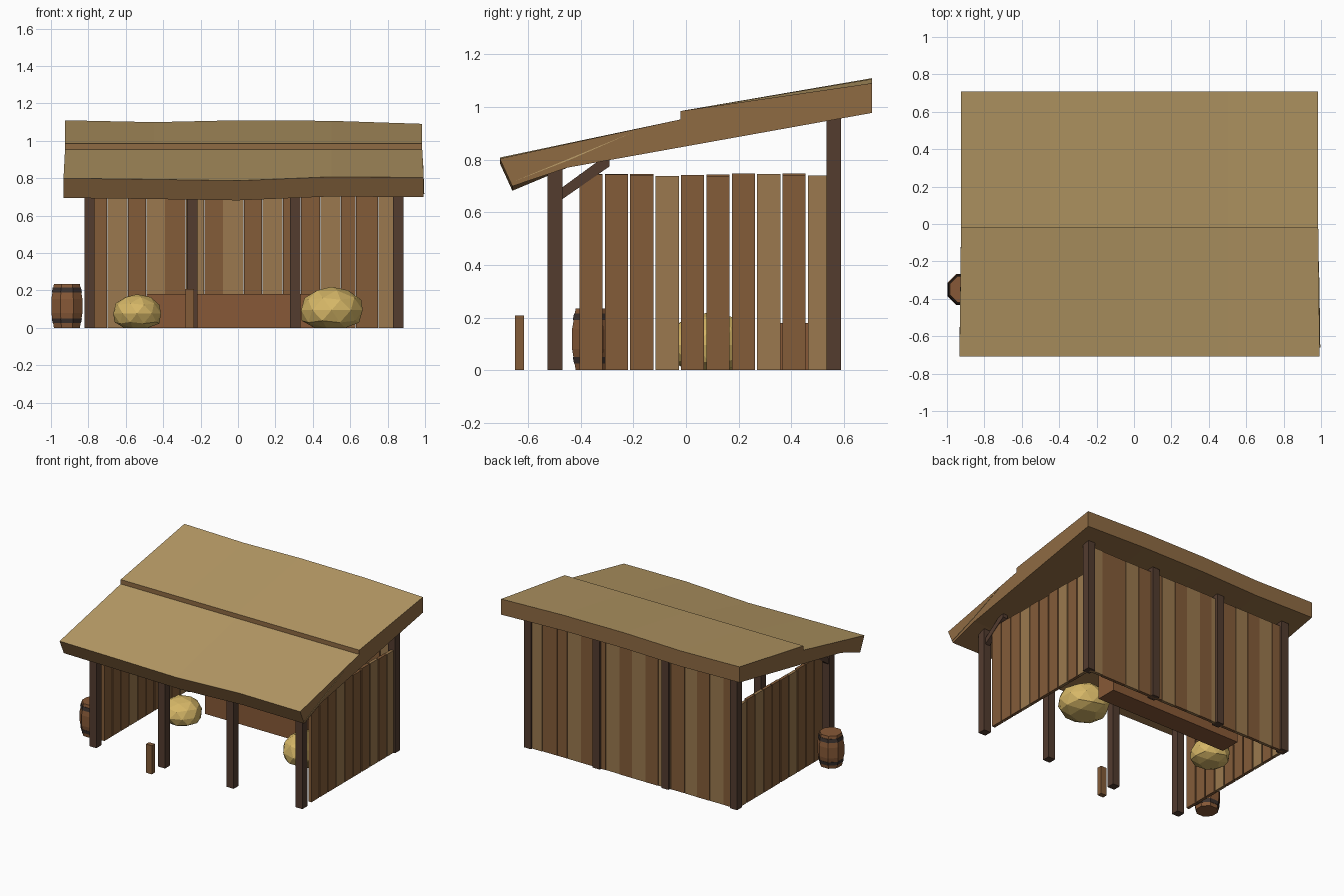
import bpy, bmesh, math, random
from mathutils import Vector

random.seed(4)
old = bpy.data.objects.get("Cube")
if old:
    bpy.data.objects.remove(old)


def material(name, hexcode):
    rgb = [int(hexcode[i:i + 2], 16) / 255 for i in (0, 2, 4)]
    col = [c / 12.92 if c < 0.04 else ((c + 0.055) / 1.055) ** 2.4 for c in rgb] + [1]
    m = bpy.data.materials.new(name)
    m.use_nodes = True
    m.diffuse_color = col
    bsdf = next(n for n in m.node_tree.nodes if n.type == 'BSDF_PRINCIPLED')
    bsdf.inputs["Base Color"].default_value = col
    bsdf.inputs["Roughness"].default_value = 0.9
    return m


THATCH = material("thatch_tan", "b99c67")
EDGE = material("roof_edge_brown", "8f6b43")
BROWN = material("plank_brown", "845c39")
LIGHT = material("plank_light_brown", "9b794e")
POST = material("post_dark_brown", "533c2f")
HAY = material("hay_yellow", "d6b767")
BARREL = material("barrel_brown", "875937")
BAND = material("band_dark", "3b312d")


def finish(name, bm, *mats):
    bmesh.ops.recalc_face_normals(bm, faces=bm.faces)
    mesh = bpy.data.meshes.new(name)
    bm.to_mesh(mesh)
    bm.free()
    for m in mats:
        mesh.materials.append(m)
    ob = bpy.data.objects.new(name, mesh)
    bpy.context.collection.objects.link(ob)
    return ob


def box(name, lo, hi, mat):
    bm = bmesh.new()
    bmesh.ops.create_cube(bm, size=1)
    for v in bm.verts:
        v.co = [lo[i] if v.co[i] < 0 else hi[i] for i in range(3)]
    return finish(name, bm, mat)


# Posts, front row shorter than back row
MID = 0.031
POST_X = [MID + 0.55 * k for k in (-1.5, -0.5, 0.5, 1.5)]
for row, y, top in (("front", -0.498, 0.765), ("back", 0.562, 0.965)):
    for i, x in enumerate(POST_X):
        box(f"{row}_post_{i + 1}", (x - 0.028, y - 0.028, 0), (x + 0.028, y + 0.028, top), POST)

# Diagonal braces from the outer front posts up to the roof
for side, x in (("right", POST_X[0]), ("left", POST_X[3])):
    bm = bmesh.new()
    ring = [(-0.47, 0.65), (-0.29, 0.775), (-0.29, 0.81), (-0.34, 0.79), (-0.47, 0.695)]
    face = bm.faces.new([bm.verts.new((x - 0.018, y, z)) for y, z in ring])
    ext = bmesh.ops.extrude_face_region(bm, geom=[face])["geom"]
    bmesh.ops.translate(bm, vec=(0.036, 0, 0), verts=[g for g in ext if isinstance(g, bmesh.types.BMVert)])
    finish(f"{side}_brace", bm, POST)

# Back wall planks
edges = [-0.80, -0.70, -0.59, -0.49, -0.39, -0.28, -0.18, -0.08, 0.03,
         0.13, 0.24, 0.335, 0.44, 0.55, 0.63, 0.75, 0.85]
light_back = {1, 3, 5, 7, 9, 12, 15}
for i, (a, b) in enumerate(zip(edges, edges[1:])):
    y = 0.552 + random.uniform(-0.003, 0.003)
    box(f"back_plank_{i + 1}", (a + 0.001, y, 0), (b - 0.001, y + 0.022, 0.935),
        LIGHT if i in light_back else BROWN)

# Side wall planks with narrow gaps
light_side = {3, 7, 9}
for side, x in (("right", POST_X[0] - 0.004), ("left", POST_X[3] + 0.004)):
    for i in range(10):
        y = -0.405 + 0.0965 * i
        box(f"{side}_wall_plank_{i + 1}", (x - 0.011, y, 0),
            (x + 0.011, min(y + 0.088, 0.534), 0.742 + random.uniform(-0.006, 0.006)),
            LIGHT if i in light_side else BROWN)

# Roof: stepped profile lofted along a gently sagging length
profile = [(-0.708, 0.80), (-0.02, 0.953), (-0.02, 0.985), (0.708, 1.108),
           (0.708, 0.995), (-0.45, 0.77), (-0.66, 0.695)]
stations = [(-0.925, 0, 0.002), (-0.45, -0.006, -0.008), (0, -0.013, 0.002),
            (0.5, 0.008, -0.001), (0.985, 0.004, -0.017)]
bm = bmesh.new()
rings = []
for x, low, high in stations:
    ring = []
    for y, z in profile:
        dz = high if y > 0.1 else low if y < -0.6 else 0
        flare = math.copysign(0.008, x) if abs(x) > 0.9 and y < -0.6 else 0
        ring.append(bm.verts.new((x + flare, y, z + dz)))
    rings.append(ring)
n = len(profile)
for r, s in zip(rings, rings[1:]):
    for k in range(n):
        bm.faces.new((r[k], r[(k + 1) % n], s[(k + 1) % n], s[k]))
bm.faces.new(rings[0])
bm.faces.new(rings[-1])
bmesh.ops.recalc_face_normals(bm, faces=bm.faces)
for f in bm.faces:
    f.material_index = 0 if f.normal.z > 0.5 else 1
finish("roof", bm, THATCH, EDGE)

# Straw wedge on the left end of the lower roof
bm = bmesh.new()
tri = [bm.verts.new((x, y, z)) for x, y, z in
       ((0.996, -0.66, 0.715), (0.993, -0.44, 0.80), (0.989, -0.20, 0.905))]
inner = [bm.verts.new(v.co - Vector((0.008, 0, 0))) for v in tri]
bm.faces.new(tri)
bm.faces.new(inner[::-1])
for k in range(3):
    bm.faces.new((tri[k], inner[k], inner[(k + 1) % 3], tri[(k + 1) % 3]))
finish("straw_wedge", bm, THATCH)

# Feeding trough: open box with inset, sunken top
bm = bmesh.new()
bmesh.ops.create_cube(bm, size=1)
for v in bm.verts:
    v.co = (0.04 + v.co.x * 1.06, 0.395 + v.co.y * 0.15, 0.09 + v.co.z * 0.18)
bm.faces.ensure_lookup_table()
top = max(bm.faces, key=lambda f: f.calc_center_median().z)
bmesh.ops.inset_region(bm, faces=[top], thickness=0.018)
floor = bmesh.ops.extrude_discrete_faces(bm, faces=[top])["faces"][0]
bmesh.ops.translate(bm, vec=(0, 0, -0.12), verts=floor.verts)
finish("feeding_trough", bm, BARREL)

# Hay piles: faceted, flattened at the ground
for name, x, y, r, h in (("left_hay_pile", 0.5, 0.09, 0.175, 0.22),
                         ("right_hay_pile", -0.54, 0.13, 0.138, 0.18)):
    bm = bmesh.new()
    bmesh.ops.create_icosphere(bm, subdivisions=2, radius=1)
    for v in bm.verts:
        k = random.uniform(0.95, 1.03)
        z = h * 0.43 + v.co.z * h * 0.57
        v.co = (x + v.co.x * r * k, y + v.co.y * r * k, max(z, 0))
    bmesh.ops.dissolve_degenerate(bm, edges=bm.edges, dist=0.0005)
    finish(name, bm, HAY)


# Barrel with two bands
def turned(name, rings, mat, sides=8):
    bm = bmesh.new()
    loops = []
    for r, z in rings:
        angles = [math.tau * (k + 0.5) / sides for k in range(sides)]
        loops.append([bm.verts.new((-0.915 + r * math.cos(a), -0.35 + r * math.sin(a), z)) for a in angles])
    for p, q in zip(loops, loops[1:]):
        for k in range(sides):
            bm.faces.new((p[k], p[(k + 1) % sides], q[(k + 1) % sides], q[k]))
    bm.faces.new(loops[0])
    bm.faces.new(loops[-1])
    return finish(name, bm, mat)


turned("barrel", [(0.075, 0), (0.09, 0.08), (0.09, 0.155), (0.075, 0.235)], BARREL)
turned("lower_barrel_band", [(0.082, 0.025), (0.087, 0.05)], BAND)
turned("upper_barrel_band", [(0.087, 0.19), (0.082, 0.215)], BAND)

# Short stake standing out in front
box("short_stake", (-0.282, -0.65, 0), (-0.235, -0.615, 0.207), BROWN)
